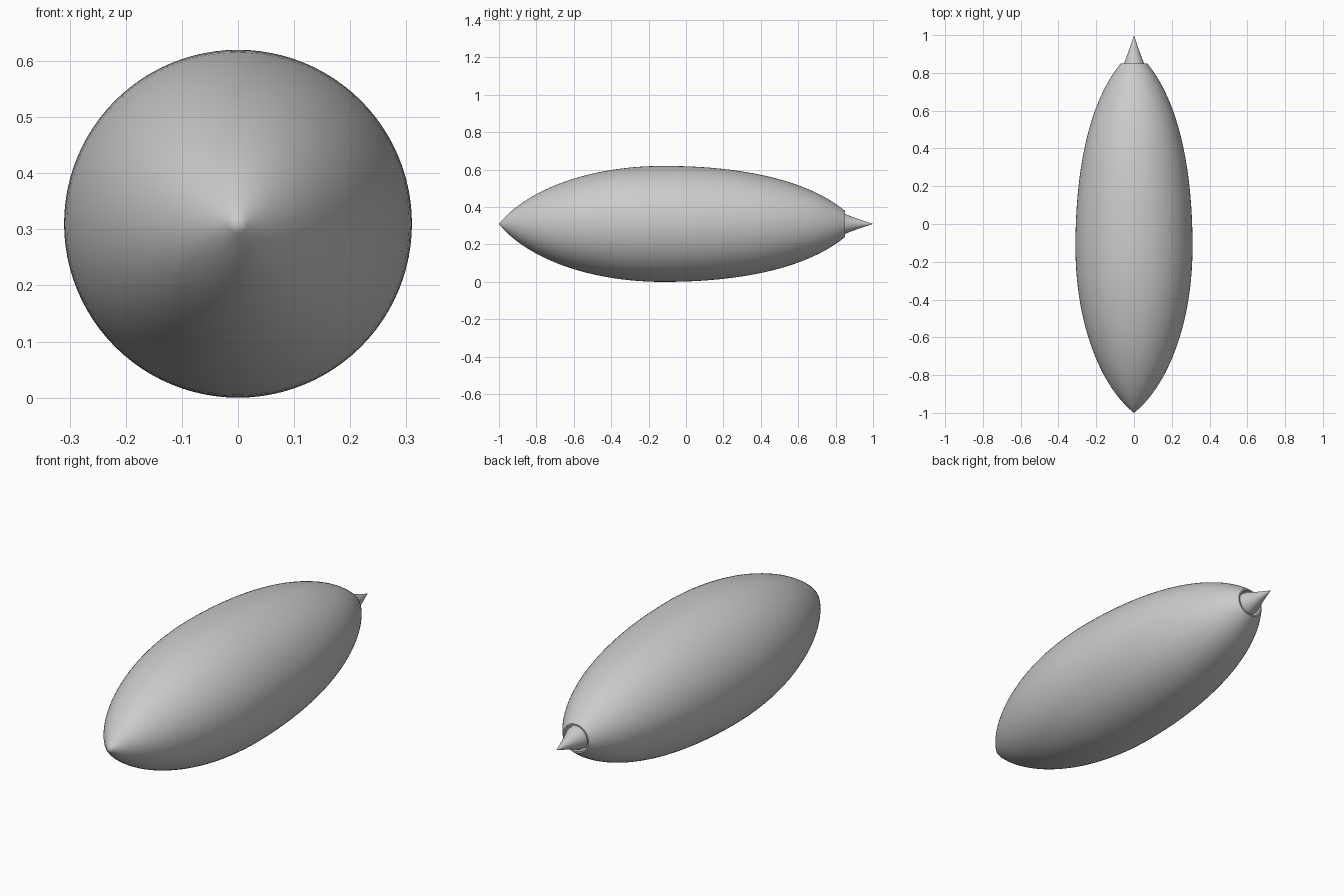
import bpy, bmesh, math

if "Cube" in bpy.data.objects:
    bpy.data.objects.remove(bpy.data.objects["Cube"])

CENTRE_Z = 0.31
SEGMENTS = 96


def bezier(p0, p1, p2, p3, n):
    """Points along a cubic curve in (y, radius) space."""
    pts = []
    for i in range(n + 1):
        t = i / n
        s = 1 - t
        w = (s**3, 3*s*s*t, 3*s*t*t, t**3)
        pts.append(tuple(sum(k * p[a] for k, p in zip(w, (p0, p1, p2, p3))) for a in (0, 1)))
    return pts


def lathe(name, profile):
    """Spin a (y, radius) profile around the long axis."""
    bm = bmesh.new()
    verts = [bm.verts.new((r, y, CENTRE_Z)) for y, r in profile]
    edges = [bm.edges.new(pair) for pair in zip(verts, verts[1:])]
    bmesh.ops.spin(bm, geom=verts + edges, cent=(0, 0, CENTRE_Z), axis=(0, 1, 0),
                   angle=math.tau, steps=SEGMENTS, use_merge=False)
    bmesh.ops.remove_doubles(bm, verts=bm.verts, dist=1e-5)
    bmesh.ops.recalc_face_normals(bm, faces=bm.faces)
    mesh = bpy.data.meshes.new(name)
    bm.to_mesh(mesh)
    bm.free()
    obj = bpy.data.objects.new(name, mesh)
    bpy.context.collection.objects.link(obj)
    bpy.ops.object.select_all(action='DESELECT')
    obj.select_set(True)
    bpy.context.view_layer.objects.active = obj
    bpy.ops.object.shade_smooth_by_angle(angle=math.radians(35))
    return obj


# Streamlined shell: pointed nose, widest just ahead of centre, hollow tail opening
nose = bezier((-1, 0), (-0.87, 0.165), (-0.55, 0.31), (-0.12, 0.31), 28)
aft = bezier((-0.12, 0.31), (0.3, 0.31), (0.65, 0.235), (0.85, 0.07), 28)
recess = [(0.85, 0.063), (0.76, 0.075), (0.76, 0)]
lathe("hull_shell", nose + aft[1:] + recess)

# Slightly concave exhaust cone emerging from the tail opening
cone = bezier((0.85, 0.054), (0.89, 0.036), (0.94, 0.02), (1.0, 0), 12)
lathe("tail_cone", [(0.76, 0), (0.76, 0.062)] + cone)
